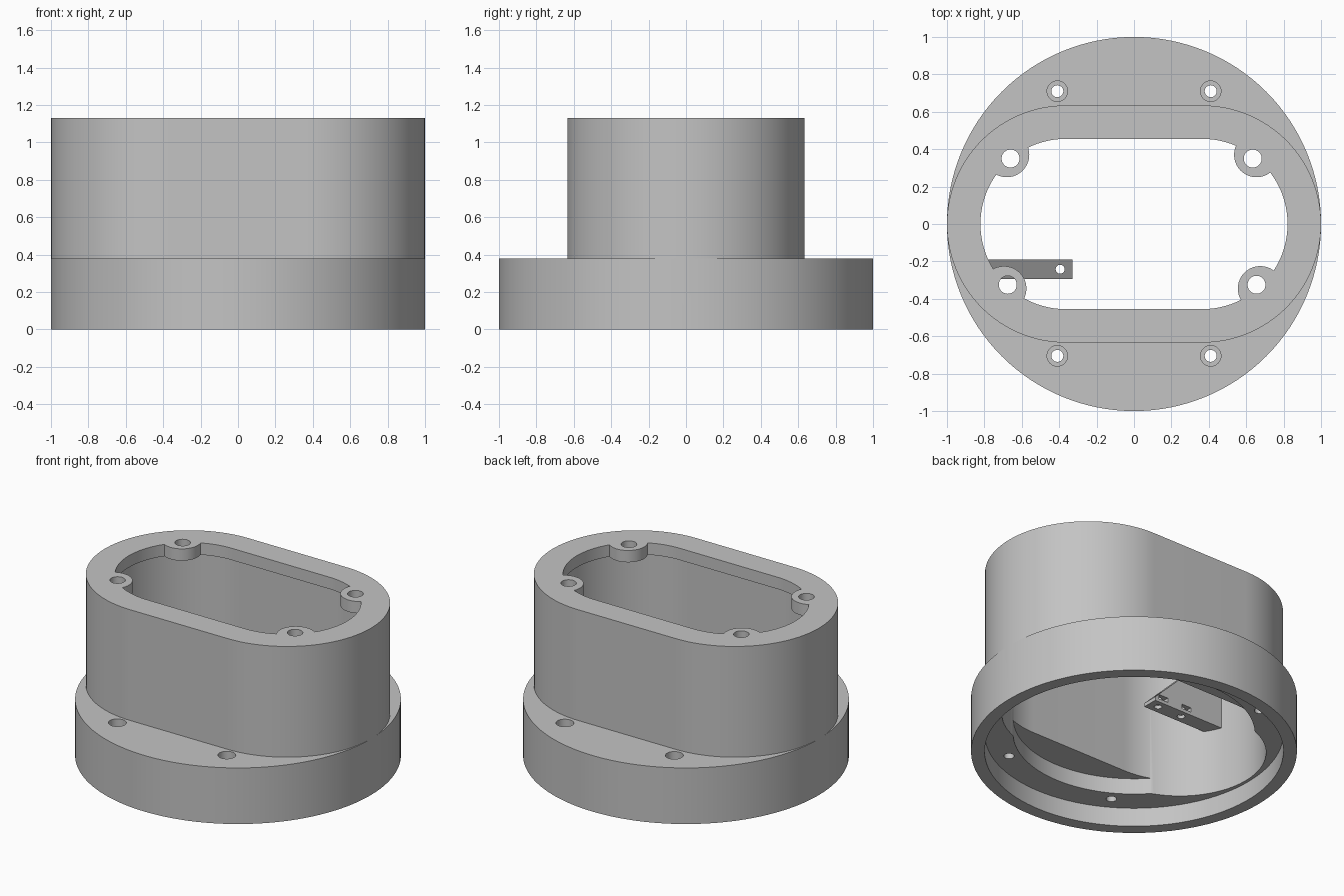
import bpy, bmesh
from math import pi, sin, cos, radians
from mathutils import Matrix

cube = bpy.data.objects.get("Cube")
if cube:
    bpy.data.objects.remove(cube)

HEIGHT, FLANGE_TOP, CENTRE = 1.13, 0.38, 0.366
LIP_BOTTOM, LEDGE, RECESS_TOP = 1.05, 0.127, 0.235

grey = bpy.data.materials.new("plain grey")
grey.use_nodes = True
colour = (0.55, 0.55, 0.55, 1)
grey.diffuse_color = colour
grey.node_tree.nodes["Principled BSDF"].inputs["Base Color"].default_value = colour


def prism(name, outline, low, high, turn=None):
    """Solid made by extruding a flat outline upward."""
    bm = bmesh.new()
    face = bm.faces.new([bm.verts.new((x, y, low)) for x, y in outline])
    new = bmesh.ops.extrude_face_region(bm, geom=[face])["geom"]
    verts = [v for v in new if isinstance(v, bmesh.types.BMVert)]
    bmesh.ops.translate(bm, verts=verts, vec=(0, 0, high - low))
    if turn:
        bm.transform(turn)
    bmesh.ops.recalc_face_normals(bm, faces=bm.faces)
    mesh = bpy.data.meshes.new(name)
    bm.to_mesh(mesh)
    bm.free()
    obj = bpy.data.objects.new(name, mesh)
    bpy.context.collection.objects.link(obj)
    return obj


def circle(r, x=0, y=0, n=40):
    return [(x + r * cos(2 * pi * i / n), y + r * sin(2 * pi * i / n)) for i in range(n)]


def stadium(r, n=64):
    """Long rounded outline: two half circles joined by straight sides."""
    half = [(CENTRE + r * cos(a), r * sin(a))
            for a in (-pi / 2 + pi * i / n for i in range(n + 1))]
    return half + [(-x, -y) for x, y in half]


def combine(target, tool, operation="DIFFERENCE"):
    mod = target.modifiers.new("shape", "BOOLEAN")
    mod.operation, mod.solver, mod.object = operation, "EXACT", tool
    bpy.context.view_layer.objects.active = target
    bpy.ops.object.modifier_apply(modifier=mod.name)
    bpy.data.objects.remove(tool)


def finish(obj):
    obj.data.materials.clear()
    obj.data.materials.append(grey)
    bpy.ops.object.select_all(action="DESELECT")
    obj.select_set(True)
    bpy.context.view_layer.objects.active = obj
    bpy.ops.object.shade_smooth_by_angle(angle=radians(30))


# Round flange with the long shell rising from it
housing = prism("housing", circle(1, n=128), 0, FLANGE_TOP)
combine(housing, prism("shell", stadium(0.634), 0.3, HEIGHT), "UNION")

# Underside rim, round recess and main cavity
combine(housing, prism("rim_cutter", circle(0.917, n=128), -0.1, LEDGE))
combine(housing, prism("recess_cutter", circle(0.742, n=128), 0.05, RECESS_TOP))
combine(housing, prism("cavity_cutter", stadium(0.53), 0.04, LIP_BOTTOM))

# Top opening, leaving a lip and four screw bosses
bosses = [(0.655, 0.37), (-0.68, 0.37), (0.675, -0.345), (-0.695, -0.345)]
opening = prism("opening_cutter", stadium(0.455), 1.0, 1.2)
for x, y in bosses:
    combine(opening, prism("boss", circle(0.12, x, y), 0.9, 1.3))
combine(housing, opening)
for x, y in bosses:
    hole_x = x - 0.02 if x > 0 else x + 0.02
    hole_y = y - 0.02 if y > 0 else y + 0.02
    combine(housing, prism("boss_hole", circle(0.048, hole_x, hole_y), 1.0, 1.2))

# Counterbored mounting holes in the flange
for x in (-0.41, 0.41):
    for y in (-0.705, 0.71):
        combine(housing, prism("hole", circle(0.032, x, y), 0.05, 0.5))
        combine(housing, prism("counterbore", circle(0.055, x, y), 0.28, 0.5))
finish(housing)

# Sloped bracket on the inner wall, with screw holes and nut slots
profile = [(-0.33, 0.57), (-0.33, 0.595), (-0.83, 1.095), (-0.9, 1.095), (-0.9, 0.57)]
bracket = prism("screw_bracket", profile, 0.19, 0.295, Matrix.Rotation(pi / 2, 4, "X"))
for x in (-0.395, -0.58):
    combine(bracket, prism("screw_hole", circle(0.024, x, -0.242, 24), 0.5, 0.7))
    w = 0.036
    slot = [(x - w, -0.28), (x + w, -0.28), (x + w, -0.1), (x - w, -0.1)]
    combine(bracket, prism("nut_slot", slot, 0.592, 0.622))
finish(bracket)
